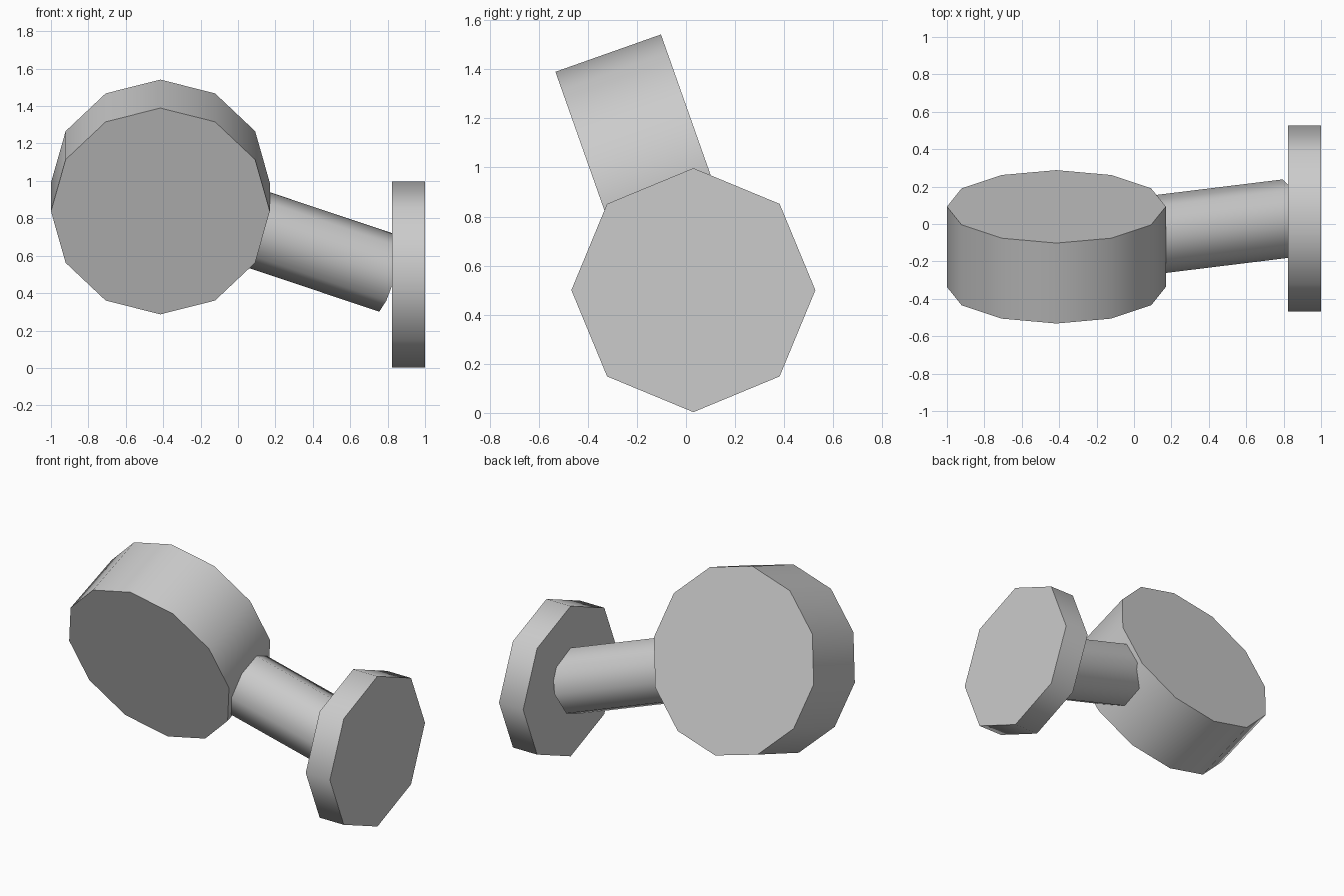
import bpy
import math
from mathutils import Vector, Matrix

if "Cube" in bpy.data.objects:
    bpy.data.objects.remove(bpy.data.objects["Cube"])

# One shared light grey material
grey = bpy.data.materials.new("light_grey")
grey.diffuse_color = (0.6, 0.6, 0.6, 1.0)
grey.use_nodes = True
grey.node_tree.nodes["Principled BSDF"].inputs["Base Color"].default_value = grey.diffuse_color


def prism(name, start, end, radius, sides):
    """Regular prism from start to end with one corner pointing upwards."""
    start, end = Vector(start), Vector(end)
    axis = (end - start).normalized()
    up = Vector((0, 0, 1))
    up = (up - axis * up.dot(axis)).normalized()
    side = axis.cross(up)
    bpy.ops.mesh.primitive_cylinder_add(
        vertices=sides, radius=radius, depth=(end - start).length)
    obj = bpy.context.object
    obj.name = name
    # local x -> side, y -> up, z -> axis
    frame = Matrix((-side, up, axis)).transposed()
    obj.data.transform(Matrix.Translation((start + end) / 2) @ frame.to_4x4())
    obj.data.materials.append(grey)
    bpy.ops.object.shade_smooth_by_angle(angle=math.radians(60))
    return obj


# Upright mounting plate
prism("wall_plate", (0.823, 0.03, 0.5), (1.0, 0.03, 0.5), 0.497, 8)

# Slanted arm from the plate to the middle of the head
prism("arm", (0.821, 0.03, 0.5), (-0.415, -0.122, 0.914), 0.21, 8)

# Drum-shaped head, tilted downwards at the front
prism("lamp_head", (-0.415, -0.337, 0.838), (-0.415, 0.093, 0.99), 0.585, 12)
